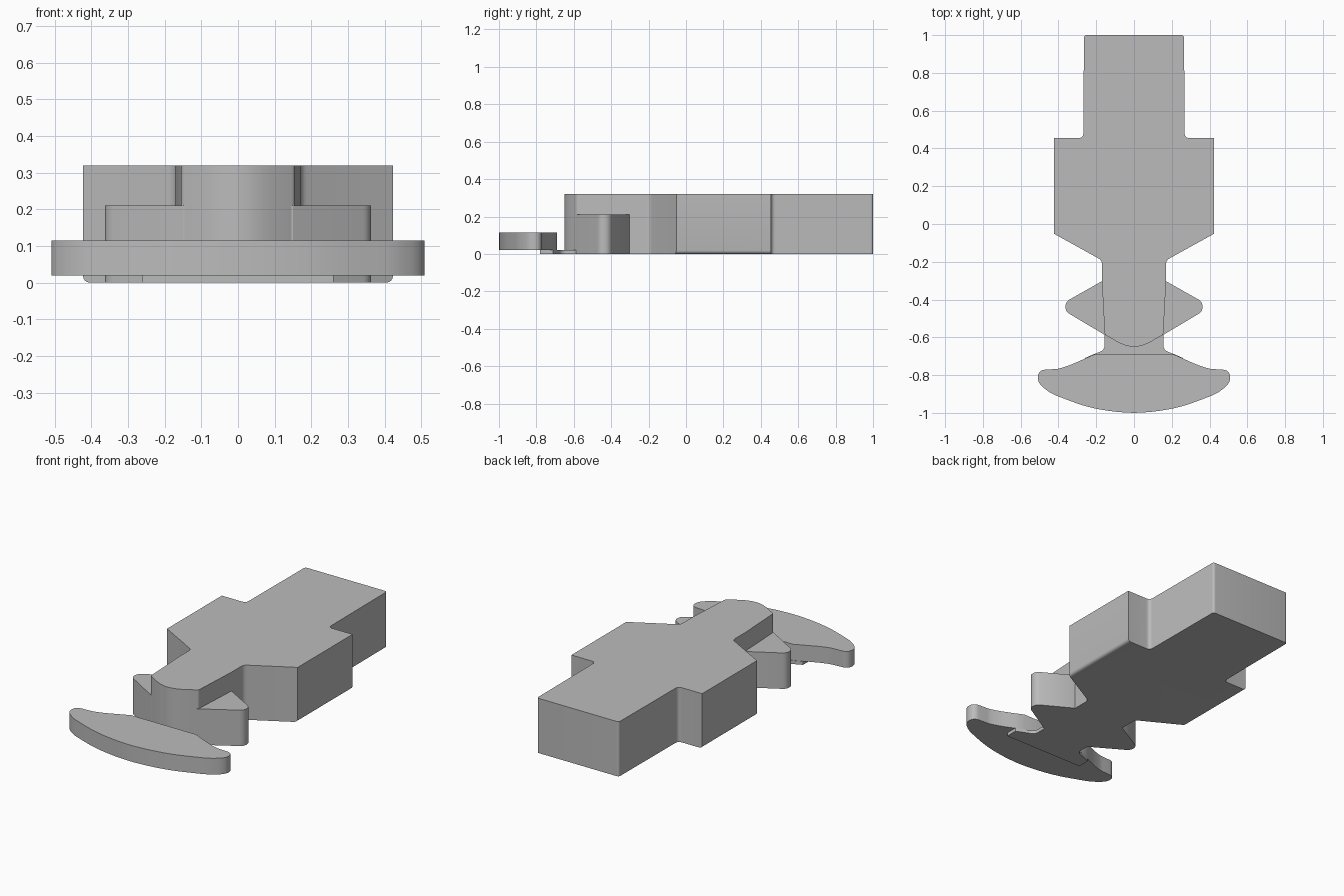
import bpy, bmesh, math
from mathutils import Vector

if "Cube" in bpy.data.objects:
    bpy.data.objects.remove(bpy.data.objects["Cube"], do_unlink=True)

# One plain grey for the whole model
grey = bpy.data.materials.new("plain grey")
grey.use_nodes = True
grey.diffuse_color = (0.5, 0.5, 0.5, 1)
grey.node_tree.nodes["Principled BSDF"].inputs["Base Color"].default_value = (0.5, 0.5, 0.5, 1)


def outline(half):
    """Mirror a +x half profile of (x, y, corner radius) and round its corners."""
    pts = half + [(-x, y, r) for x, y, r in reversed(half) if x > 0]
    result = []
    for i, (x, y, r) in enumerate(pts):
        p = Vector((x, y))
        if r == 0:
            result.append(p)
            continue
        before = Vector(pts[i - 1][:2]) - p
        after = Vector(pts[(i + 1) % len(pts)][:2]) - p
        a = p + before.normalized() * min(r, before.length * 0.49)
        b = p + after.normalized() * min(r, after.length * 0.49)
        for k in range(6):
            t = k / 5
            result.append(a * (1 - t) ** 2 + p * 2 * t * (1 - t) + b * t * t)
    return result


def slab(name, half, low, high, round_side=None):
    """Extrude a mirrored profile; optionally round the lower edges at one |x|."""
    bm = bmesh.new()
    face = bm.faces.new([bm.verts.new((p.x, p.y, low)) for p in outline(half)])
    ext = bmesh.ops.extrude_face_region(bm, geom=[face])
    top = [v for v in ext["geom"] if isinstance(v, bmesh.types.BMVert)]
    bmesh.ops.translate(bm, verts=top, vec=(0, 0, high - low))
    bmesh.ops.recalc_face_normals(bm, faces=bm.faces)
    if round_side:
        edges = [e for e in bm.edges if all(
            abs(abs(v.co.x) - round_side) < 1e-4 and abs(v.co.z - low) < 1e-4
            for v in e.verts)]
        bmesh.ops.bevel(bm, geom=edges, offset=0.018, segments=4,
                        profile=0.5, affect='EDGES')
    mesh = bpy.data.meshes.new(name)
    bm.to_mesh(mesh)
    bm.free()
    obj = bpy.data.objects.new(name, mesh)
    bpy.context.collection.objects.link(obj)
    mesh.materials.append(grey)
    bpy.ops.object.select_all(action='DESELECT')
    obj.select_set(True)
    bpy.context.view_layer.objects.active = obj
    bpy.ops.object.shade_smooth_by_angle(angle=math.radians(30))
    return obj


# Stepped block with a narrow rear and a tapering nose
slab("main_body", [
    (0.265, 1, 0.015), (0.268, 0.455, 0.025), (0.423, 0.455, 0),
    (0.423, -0.052, 0), (0.17, -0.192, 0.02), (0.17, -0.3, 0),
    (0.155, -0.585, 0.01), (0.045, -0.65, 0.06)], 0, 0.32, 0.423)

# Pointed side fins, lower than the body
slab("side_fins", [
    (0.168, -0.302, 0), (0.363, -0.412, 0.025),
    (0.363, -0.463, 0.025), (0.15, -0.59, 0)], 0, 0.21)

# Thin flared plate joining the nose to the blade
slab("neck_plate", [
    (0.155, -0.575, 0), (0.155, -0.668, 0.03), (0.215, -0.69, 0),
    (0.26, -0.71, 0), (0.26, -0.78, 0)], 0, 0.02)

# Curved blade across the front
slab("front_blade", [
    (0.21, -0.69, 0), (0.27, -0.717, 0), (0.34, -0.748, 0.03),
    (0.4, -0.767, 0.02), (0.505, -0.773, 0.035), (0.513, -0.84, 0.05),
    (0.44, -0.898, 0.04), (0.25, -0.97, 0.09), (0.1, -0.995, 0.06),
    (0, -1, 0)], 0.02, 0.115)
